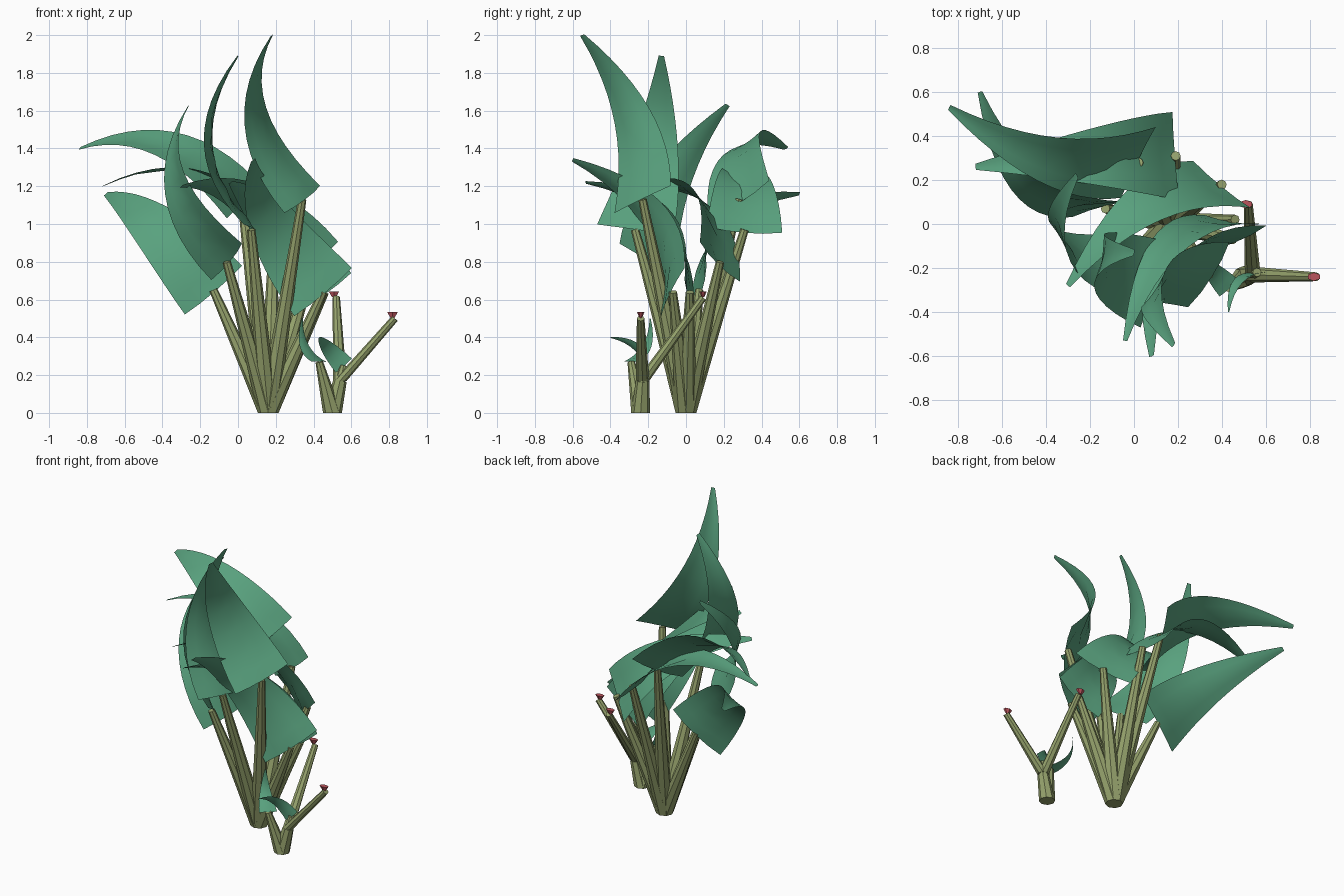
import bpy, bmesh, math
from mathutils import Vector

cube = bpy.data.objects.get("Cube")
if cube:
    bpy.data.objects.remove(cube, do_unlink=True)


def material(name, rgb):
    m = bpy.data.materials.new(name)
    m.use_nodes = True
    m.diffuse_color = (*rgb, 1)
    m.node_tree.nodes["Principled BSDF"].inputs["Base Color"].default_value = (*rgb, 1)
    return m


GREEN = material("leaf_green", (0.10, 0.36, 0.21))
OLIVE = material("stem_olive", (0.30, 0.36, 0.15))
RED = material("bud_red", (0.50, 0.09, 0.11))


def finish(name, bm, mat, smooth=False):
    mesh = bpy.data.meshes.new(name)
    bm.to_mesh(mesh)
    bm.free()
    mesh.materials.append(mat)
    obj = bpy.data.objects.new(name, mesh)
    bpy.context.collection.objects.link(obj)
    if smooth:
        for p in mesh.polygons:
            p.use_smooth = True
    return obj


def stem(name, root, end, r0=0.055, r1=0.022, sides=8):
    """Tapered stalk with a level foot and a square-cut top."""
    root, end = Vector(root), Vector(end)
    turn = Vector((0, 0, 1)).rotation_difference(end - root)
    bm = bmesh.new()
    rings = []
    for centre, r, tilt in ((root, r0, False), (end, r1, True)):
        ring = []
        for i in range(sides):
            a = math.tau * i / sides
            p = Vector((r * math.cos(a), r * math.sin(a), 0))
            ring.append(bm.verts.new(centre + (turn @ p if tilt else p)))
        rings.append(ring)
    for i in range(sides):
        j = (i + 1) % sides
        bm.faces.new((rings[0][i], rings[0][j], rings[1][j], rings[1][i]))
    bm.faces.new(rings[0][::-1])
    bm.faces.new(rings[1])
    return finish(name, bm, OLIVE)


def leaf(name, base, tip, half, rows=12):
    """Arched blade: broad at the base, tapering to the tip, rippled midrib."""
    base, tip, half = Vector(base), Vector(tip), Vector(half)
    chord = tip - base
    size = chord.length
    half -= chord * (half.dot(chord) / chord.length_squared)
    out = chord.cross(half).normalized()
    bm = bmesh.new()
    grid = []
    for r in range(rows + 1):
        t = r / rows
        centre = base + chord * t + out * size * 0.21 * 4 * t * (1 - t)
        width = 0.07 + 0.93 * (1 - t ** 1.25)
        ripple = size * 0.012 * (1 - t) * (1 if r % 2 else -1)
        row = []
        for s in (-1, -0.5, 0, 0.5, 1):
            fold = size * 0.03 * width * (1 - abs(s))
            wave = ripple if s == 0 else 0
            row.append(bm.verts.new(centre + half * s * width - out * (fold + wave)))
        grid.append(row)
    for a, b in zip(grid, grid[1:]):
        for i in range(4):
            bm.faces.new((a[i], b[i], b[i + 1], a[i + 1]))
    bm.normal_update()
    if sum((f.normal.dot(out) for f in bm.faces)) < 0:
        bmesh.ops.reverse_faces(bm, faces=bm.faces)
    return finish(name, bm, GREEN, True)


# Large plant: stem end, leaf tip, half-width vector of the leaf base
large = [
    ((0.34, -0.23, 1.13), (0.18, -0.55, 2.00), (0.10, 0.16, 0.04)),
    ((0.07, -0.27, 0.97), (0.00, -0.13, 1.89), (0.04, 0.20, -0.03)),
    ((-0.06, -0.20, 0.80), (-0.26, 0.22, 1.63), (-0.08, 0.15, -0.10)),
    ((0.02, 0.28, 1.13), (-0.84, 0.53, 1.40), (-0.08, -0.16, -0.10)),
    ((0.19, 0.31, 0.97), (-0.72, 0.26, 1.20), (0.00, -0.20, 0.02)),
    ((-0.13, 0.07, 0.65), (-0.70, 0.60, 1.16), (-0.15, -0.04, -0.13)),
    ((0.40, 0.18, 0.80), (-0.30, -0.28, 1.20), (0.14, -0.10, 0.10)),
    ((0.45, -0.07, 0.64), (0.08, -0.60, 1.34), (0.15, 0.06, 0.13)),
    ((0.46, 0.02, 0.64), (-0.04, -0.53, 1.22), (0.14, -0.02, 0.10)),
]
for i, (end, tip, half) in enumerate(large, 1):
    stem(f"large_stem_{i}", (0.16, 0, 0), end)
    leaf(f"large_leaf_{i}", end, tip, half)

# Small plant: two leafy shoots and two budding shoots
small_root = (0.5, -0.24, 0)
small = [
    ((0.43, -0.29, 0.27), (0.34, -0.19, 0.50), (0.04, 0.04, 0.0)),
    ((0.56, -0.22, 0.25), (0.43, -0.40, 0.40), (0.04, 0.00, 0.04)),
]
for i, (end, tip, half) in enumerate(small, 1):
    stem(f"small_stem_{i}", small_root, end, 0.05, 0.02)
    leaf(f"small_leaf_{i}", end, tip, half, 8)

fork = (0.54, -0.23, 0.17)
for i, end in enumerate(((0.83, -0.24, 0.50), (0.52, 0.09, 0.61)), 1):
    stem(f"bud_shoot_{i}", fork, end, 0.036, 0.02)
    # Flattened bud, wider at the top
    bm = bmesh.new()
    bmesh.ops.create_cone(bm, cap_ends=True, segments=6, radius1=0.012,
                          radius2=0.032, depth=0.03)
    bmesh.ops.scale(bm, vec=(1, 0.6, 1), verts=bm.verts)
    bmesh.ops.translate(bm, vec=Vector(end) + Vector((-0.012, 0, 0.018)), verts=bm.verts)
    finish(f"bud_{i}", bm, RED)
stem("small_stem_core", small_root, fork, 0.05, 0.036)
